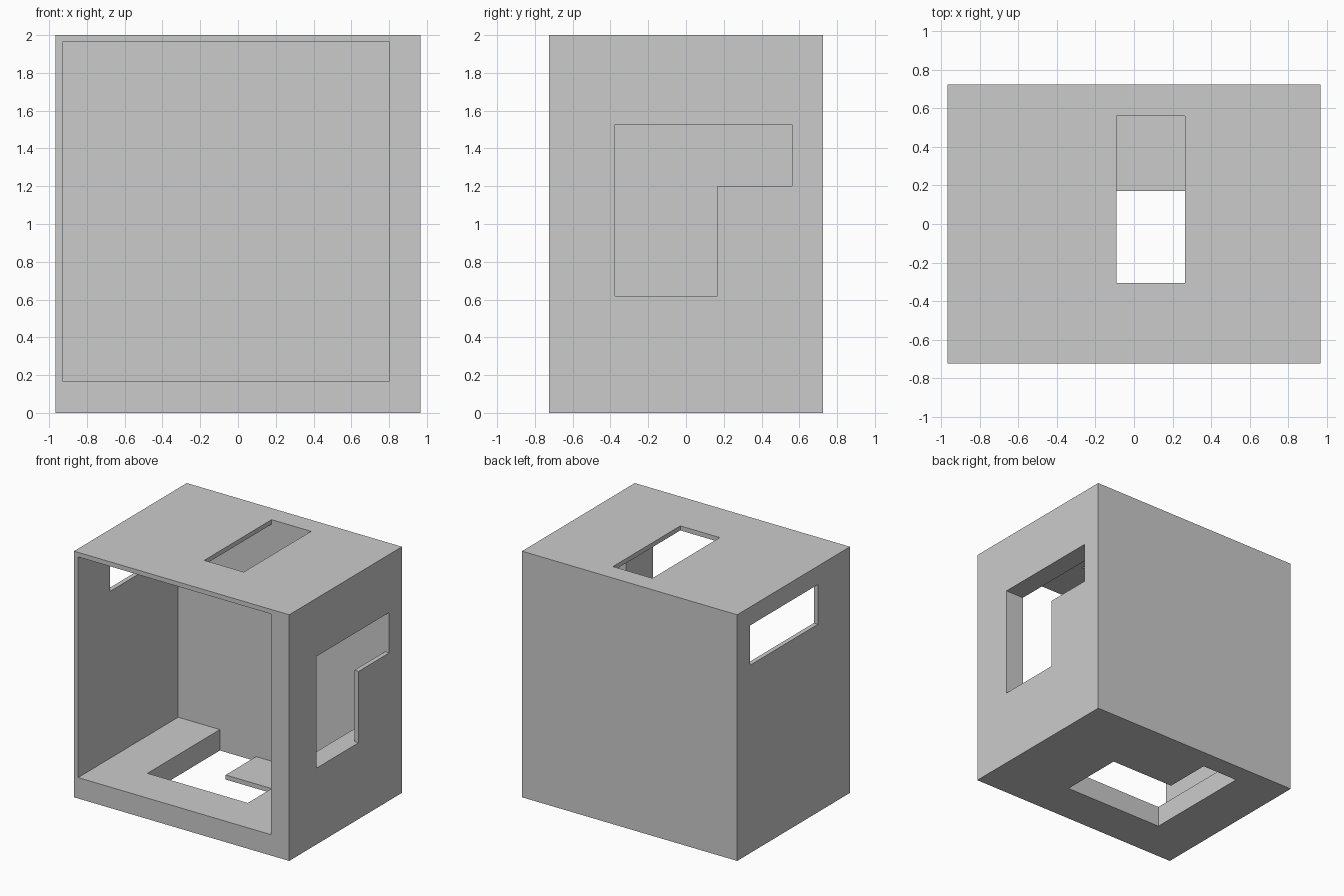
import bpy, bmesh
from mathutils import Vector

if "Cube" in bpy.data.objects:
    bpy.data.objects.remove(bpy.data.objects["Cube"])

X, Y, Z = 0.967, 0.724, 2.0      # outer half width, half depth, height
T, S = 0.17, 0.037               # thick wall and thin sheet
BACK = 0.56                      # inner face of the back wall
OVER = 0.2                       # how far cutters reach past a surface


def prism(name, outline, to_3d, low, high):
    """Extrude a flat outline between two levels; to_3d maps (u, v, level) to xyz."""
    bm = bmesh.new()
    base = bm.faces.new([bm.verts.new(to_3d(u, v, low)) for u, v in outline])
    top = bmesh.ops.extrude_face_region(bm, geom=[base])["geom"]
    shift = Vector(to_3d(0, 0, high)) - Vector(to_3d(0, 0, low))
    bmesh.ops.translate(bm, vec=shift,
                        verts=[g for g in top if isinstance(g, bmesh.types.BMVert)])
    bmesh.ops.recalc_face_normals(bm, faces=bm.faces)
    mesh = bpy.data.meshes.new(name)
    bm.to_mesh(mesh)
    bm.free()
    obj = bpy.data.objects.new(name, mesh)
    bpy.context.collection.objects.link(obj)
    return obj


def rect(u0, u1, v0, v1):
    return [(u0, v0), (u1, v0), (u1, v1), (u0, v1)]


def along_x(u, v, w):
    return (w, u, v)


def along_y(u, v, w):
    return (u, w, v)


def along_z(u, v, w):
    return (u, v, w)


def cut(target, *cutter_args):
    """Subtract a prism from the target and discard the cutter."""
    cutter = prism(*cutter_args)
    cutter.hide_render = True
    mod = target.modifiers.new("cut", "BOOLEAN")
    mod.operation, mod.solver, mod.object = "DIFFERENCE", "EXACT", cutter
    bpy.context.view_layer.objects.active = target
    bpy.ops.object.modifier_apply(modifier=mod.name)
    bpy.data.objects.remove(cutter)


# Solid outer block, hollowed from the front
shell = prism("box_shell", rect(-X, X, -Y, Y), along_z, 0, Z)
cut(shell, "cavity", rect(-X + S, 0.802, T, Z - S), along_y, -Y - OVER, BACK)

# Right wall: square recess from inside, then an L-shaped opening in the thin skin
wall_l = [(-0.375, 0.62), (0.167, 0.62), (0.167, 1.2), (BACK, 1.2), (BACK, 1.528), (-0.375, 1.528)]
cut(shell, "wall_recess", rect(-0.375, BACK, 0.62, 1.528), along_x, 0.5, X - S)
cut(shell, "wall_opening", wall_l, along_x, 0.5, X + OVER)

# Floor: the same arrangement, lying flat
floor_l = [(-0.555, -0.37), (0.347, -0.37), (0.347, 0.17), (-0.23, 0.17), (-0.23, BACK), (-0.555, BACK)]
cut(shell, "floor_recess", rect(-0.555, 0.347, -0.37, BACK), along_z, S, 0.4)
cut(shell, "floor_opening", floor_l, along_z, -OVER, 0.4)

# Slots in the thin ceiling and the thin left wall
cut(shell, "ceiling_slot", rect(-0.09, 0.265, -0.305, BACK), along_z, 1.8, Z + OVER)
cut(shell, "left_window", rect(-0.312, BACK, 1.527, 1.85), along_x, -X - OVER, -0.7)
